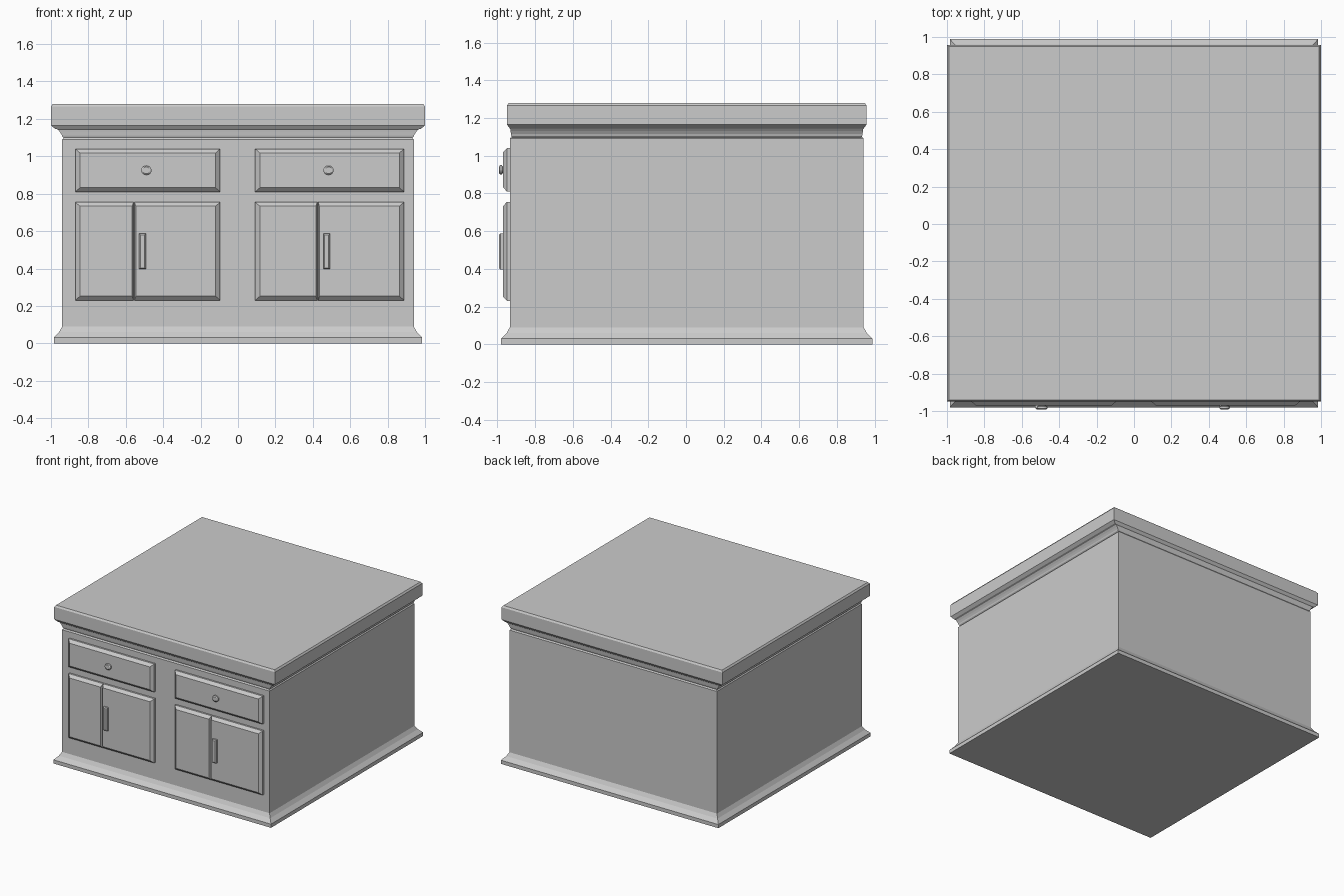
import bpy, bmesh, math

if "Cube" in bpy.data.objects:
    bpy.data.objects.remove(bpy.data.objects["Cube"])

CY = 0.004       # depth centre of the carcass
FACE = -0.934    # front plane of the carcass


def loft(name, rings):
    """Closed solid bridging rings that have equal point counts."""
    bm = bmesh.new()
    loops = [[bm.verts.new(p) for p in r] for r in rings]
    for a, b in zip(loops, loops[1:]):
        n = len(a)
        for i in range(n):
            bm.faces.new((a[i], a[(i + 1) % n], b[(i + 1) % n], b[i]))
    bm.faces.new(loops[0][::-1])
    bm.faces.new(loops[-1])
    bmesh.ops.recalc_face_normals(bm, faces=bm.faces[:])
    me = bpy.data.meshes.new(name)
    bm.to_mesh(me)
    bm.free()
    ob = bpy.data.objects.new(name, me)
    bpy.context.collection.objects.link(ob)
    return ob


def stacked(name, profile):
    """Rectangular moulding from (half width, half depth, height) steps."""
    return loft(name, [[(-w, CY - d, z), (w, CY - d, z), (w, CY + d, z), (-w, CY + d, z)]
                       for w, d, z in profile])


def panel(name, x0, x1, z0, z1, y0, y1, y2, left, right, ends):
    """Front panel: straight sides y0-y1, then chamfered to y2."""
    def rect(y, l=0, r=0, e=0):
        return [(x0 + l, y, z0 + e), (x1 - r, y, z0 + e), (x1 - r, y, z1 - e), (x0 + l, y, z1 - e)]
    return loft(name, [rect(y0), rect(y1), rect(y2, left, right, ends)])


# Carcass with flared plinth
stacked("cabinet_body", [(.985, .984, 0), (.985, .984, .03), (.957, .955, .06),
                         (.94, .938, .09), (.94, .938, 1.09), (.93, .93, 1.10)])

# Countertop with crown moulding beneath
stacked("countertop", [(.93, .925, 1.095), (.94, .93, 1.105), (.943, .932, 1.115),
                       (.952, .934, 1.13), (.963, .936, 1.143), (.978, .94, 1.147),
                       (1, .953, 1.165), (1, .953, 1.266), (.99, .944, 1.28)])

# Drawers, doors, knobs and handles for each bay
for side, x0, x1, gap, knob_x, grip_x in (("left", -.87, -.095, -.556, -.49, -.511),
                                          ("right", .092, .888, .426, .484, .474)):
    back, edge, front = FACE + .02, -.949, -.97
    panel(side + "_drawer_front", x0, x1, .81, 1.04, back, edge, front, .025, .025, .022)
    panel(side + "_bay_outer_door", x0, gap - .002, .23, .755, back, edge, front, .025, .008, .022)
    panel(side + "_bay_inner_door", gap + .002, x1, .23, .755, back, edge, front, .008, .025, .022)
    panel(side + "_door_handle", grip_x - .018, grip_x + .018, .397, .587,
          front + .01, -.984, -.991, .007, .007, .007)
    knob = [(-.96, .02), (-.973, .02), (-.975, .028), (-.986, .028), (-.991, .02)]
    loft(side + "_drawer_knob",
         [[(knob_x + r * math.cos(i * math.tau / 16), y,
            .925 + .88 * r * math.sin(i * math.tau / 16)) for i in range(16)]
          for y, r in knob])
